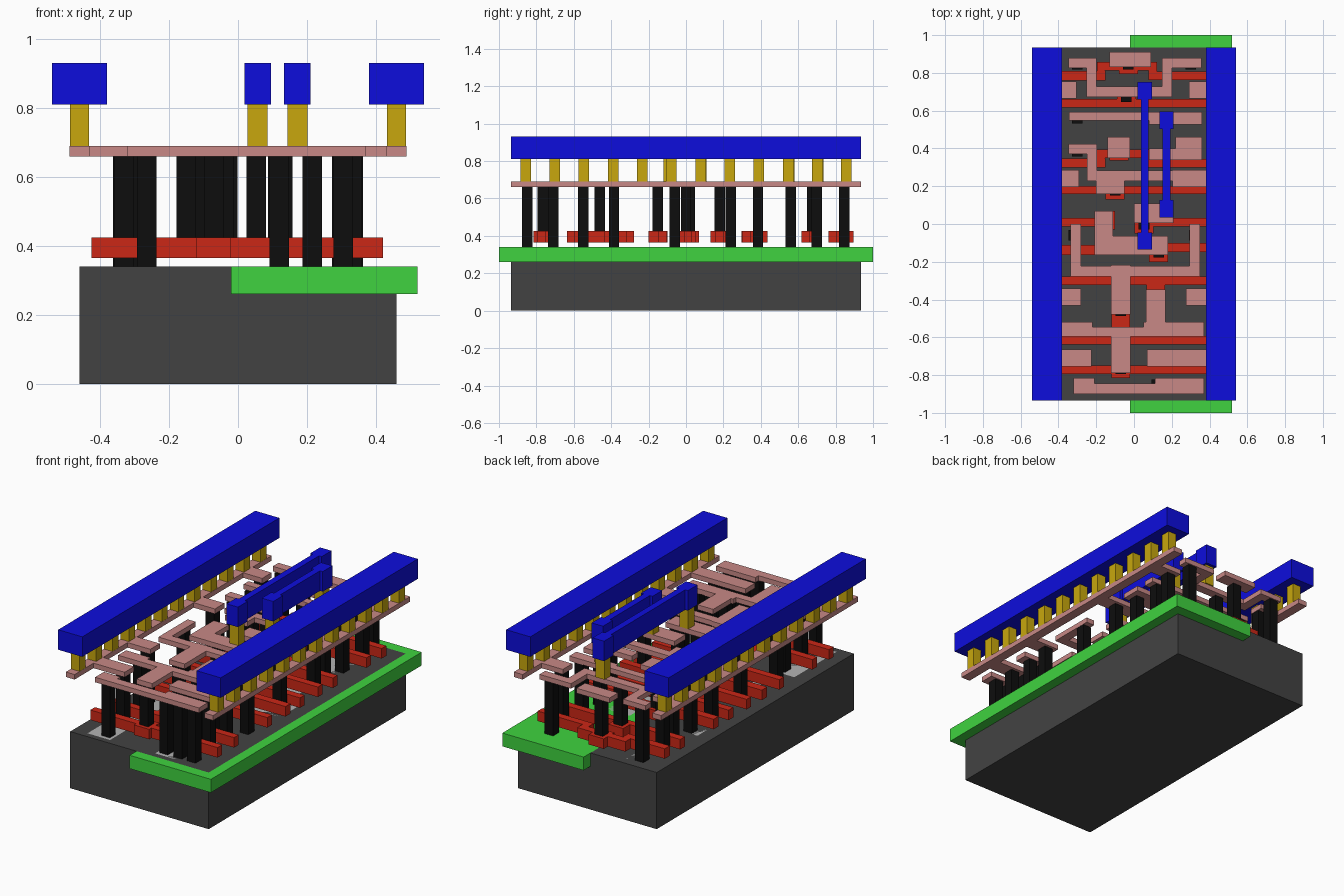
import bpy, bmesh

if "Cube" in bpy.data.objects:
    bpy.data.objects.remove(bpy.data.objects["Cube"])

# Plan coordinates are in hundredths of a unit


def material(name, *rgb):
    m = bpy.data.materials.new(name)
    m.diffuse_color = (*rgb, 1)
    m.use_nodes = True
    m.node_tree.nodes["Principled BSDF"].inputs["Base Color"].default_value = m.diffuse_color
    return m


BASE = material("dark_grey", 0.055, 0.055, 0.055)
WELL = material("green", 0.05, 0.65, 0.05)
ACTIVE = material("light_grey", 0.45, 0.45, 0.45)
GATE = material("red", 0.6, 0.02, 0.008)
PLUG = material("black", 0.004, 0.004, 0.004)
PINK = material("pink", 0.58, 0.25, 0.24)
GOLD = material("gold", 0.58, 0.39, 0.004)
BLUE = material("blue", 0.004, 0.004, 0.72)


def slab(name, rects, z, mat):
    """Union of plan rectangles (x0, y0, x1, y1), extruded between heights z."""
    xs = sorted({v for r in rects for v in (r[0], r[2])})
    ys = sorted({v for r in rects for v in (r[1], r[3])})
    bm = bmesh.new()
    for a, b in zip(xs, xs[1:]):
        for c, d in zip(ys, ys[1:]):
            if any(r[0] <= a and b <= r[2] and r[1] <= c and d <= r[3] for r in rects):
                pts = [(a, c), (b, c), (b, d), (a, d)]
                bm.faces.new([bm.verts.new((x / 100, y / 100, z[0])) for x, y in pts])
    bmesh.ops.remove_doubles(bm, verts=bm.verts, dist=1e-5)
    bmesh.ops.dissolve_limit(bm, angle_limit=0.01, verts=bm.verts, edges=bm.edges)
    grown = bmesh.ops.extrude_face_region(bm, geom=bm.faces[:], use_keep_orig=True)["geom"]
    for v in grown:
        if isinstance(v, bmesh.types.BMVert):
            v.co.z = z[1]
    bmesh.ops.recalc_face_normals(bm, faces=bm.faces)
    me = bpy.data.meshes.new(name)
    bm.to_mesh(me)
    bm.free()
    me.materials.append(mat)
    bpy.context.collection.objects.link(bpy.data.objects.new(name, me))


def pads(points, h):
    """Squares of half-size h around points."""
    return [(x - h, y - h, x + h, y + h) for x, y in points]


def stroke(h, *pts):
    """Right-angled path of half-width h with square ends."""
    return [(min(a[0], b[0]) - h, min(a[1], b[1]) - h,
             max(a[0], b[0]) + h, max(a[1], b[1]) + h) for a, b in zip(pts, pts[1:])]


def bar(y, x0, x1, h):
    """Plain bar along x."""
    return [(x0, y - h, x1, y + h)]


# Base block, side well and flush active areas
END = 93.5
slab("base_block", [(-46, -END, 46, END)], (0, 0.34), BASE)
slab("well", [(-2, -100, 52, 100)], (0.26, 0.34), WELL)
for y, h in ((-70, 20), (-19, 26), (28, 14), (70, 19)):
    slab("active_left", bar(y, -37, -22, h), (0.30, 0.34), ACTIVE)
    slab("active_right", bar(y, 8, 37, h), (0.30, 0.34), ACTIVE)

# Black plugs: tall ones reach the base, short ones land on the gates
tall = [(x, y) for y in (-85, -71, -55) for x in (-26.5, 12, 21.5, 30.5)]
for x, y in ((33, -38.5), (32, -6), (33.5, 24), (30, 38.5), (30, 56), (33.5, 70), (30, 84.5)):
    tall += [(-x, y), (x, y)]
short = [(-7, -76.5), (-7, -46), (11.5, -38.5), (13, -15), (-15, 2), (5.3, 0),
         (-10, 18), (-8, 38.5), (-4, 67.5), (-3, 84.5)]
slab("tall_plugs", pads(tall, 2.8), (0.34, 0.66), PLUG)
slab("gate_plugs", pads(short, 2.8), (0.425, 0.66), PLUG)

# Red gate bars: straight, jogged and split, each with landing pads
L, R, W = -42.5, 42, 2.2
gates = pads(short, 5)
for y in (-77.2, -61.5, -30, 18, 64):
    gates += bar(y, L, R, W)
for y in (78.5, 32.2):
    gates += bar(y, L, -15, 2.4) + bar(y, 8, R, W)
    gates += stroke(W, (-17.5, y), (-17.5, y + 5), (10, y + 5), (10, y))
gates += bar(1, L, -15, W) + bar(1, 5, R, W)
gates += bar(-13.8, L, 13, 2.6) + bar(-12.5, 13, R, 2.4)
gates += stroke(5, (-7, -46), (-7, -56)) + stroke(5, (11.5, -38), (11.5, -35))
slab("gate_bars", gates, (0.365, 0.425), GATE)

# Pink lower wiring: two side rails with fingers
M1 = (0.66, 0.69)
for name, side, reach in (("left", -1, (30.5, 29, 28, 22.5)), ("right", 1, (29, 20.5, 27.5, 7))):
    rects = stroke(2.9, (side * 46, -90.6), (side * 46, 90.6))
    for y, x in zip((71, 24, -38.7, -71), reach):
        rects += bar(y, *sorted((side * x, side * 46)), 4.5)
    slab(name + "_lower_rail", rects, M1, PINK)

# Pink inner traces, from back to front
T = 2.7
slab("back_pad", bar(87, -13, 9, 4), M1, PINK)
loop = [(33, 85.3), (17.5, 85.3), (17.5, 70)]
slab("back_loop", stroke(T, *loop, *[(-x - 5 * (x < 30), y) for x, y in loop[:0:-1]],
                         (-32, 85.3)), M1, PINK)
slab("upper_trace", bar(57, -34.5, 36, 2.3) + bar(56, 8, 36, 3.3), M1, PINK)
slab("middle_loop", stroke(T, (-32, 39.7), (-22.3, 39.7), (-22.3, 25.5), (20, 25.5))
     + bar(21, -20, -5, 5), M1, PINK)
slab("middle_pad", bar(40.5, -14, -2, 5.5), M1, PINK)
slab("middle_side_pad", bar(37, 8, 36, 3) + bar(40, 22, 36, 6), M1, PINK)
slab("centre_pad", bar(5.7, 0, 21, 5.2), M1, PINK)
slab("centre_hook", stroke(5, (-16, 2), (-16, -11.3), (13, -11.3)), M1, PINK)
slab("long_loop", stroke(T, (-30.8, -T), (-30.8, -25), (32.2, -25), (32.2, -T))
     + stroke(5.2, (-7, -27), (-7, -42.8)), M1, PINK)
slab("front_cross", bar(-57, -38, 37, 2.5) + bar(-55.7, -38, -22, 3.8)
     + bar(-55.7, 5, 37, 3.8) + stroke(5.2, (11.5, -40), (11.5, -54))
     + stroke(5.2, (-7, -59.7), (-7, -73.6)), M1, PINK)
slab("front_trace", bar(-87.2, -32, 37, T) + bar(-85.7, -32, -21, 4.2)
     + bar(-85.7, 11, 37, 4.2), M1, PINK)

# Gold posts and blue upper rails, mirrored left and right
POST, M2 = (0.69, 0.81), (0.81, 0.93)
for name, side in (("left", -1), ("right", 1)):
    posts = [(side * 46, -85.8 + 15.6 * i) for i in range(12)]
    slab(name + "_posts", pads(posts, 2.8), POST, GOLD)
    slab(name + "_upper_rail", stroke(8, (side * 46, 8 - END), (side * 46, END - 8)), M2, BLUE)

# Two blue dumbbell links on gold posts
for name, x, y0, y1 in (("long", 5.7, -9, 70.5), ("short", 17.2, 8, 55)):
    ends = [(x, y0), (x, y1)]
    slab(name + "_link_posts", pads(ends, 2.9), POST, GOLD)
    slab(name + "_link", stroke(2, *ends)
         + [r for y in (y0, y1) for r in bar(y, x - 3.8, x + 3.8, 4.6)], M2, BLUE)
